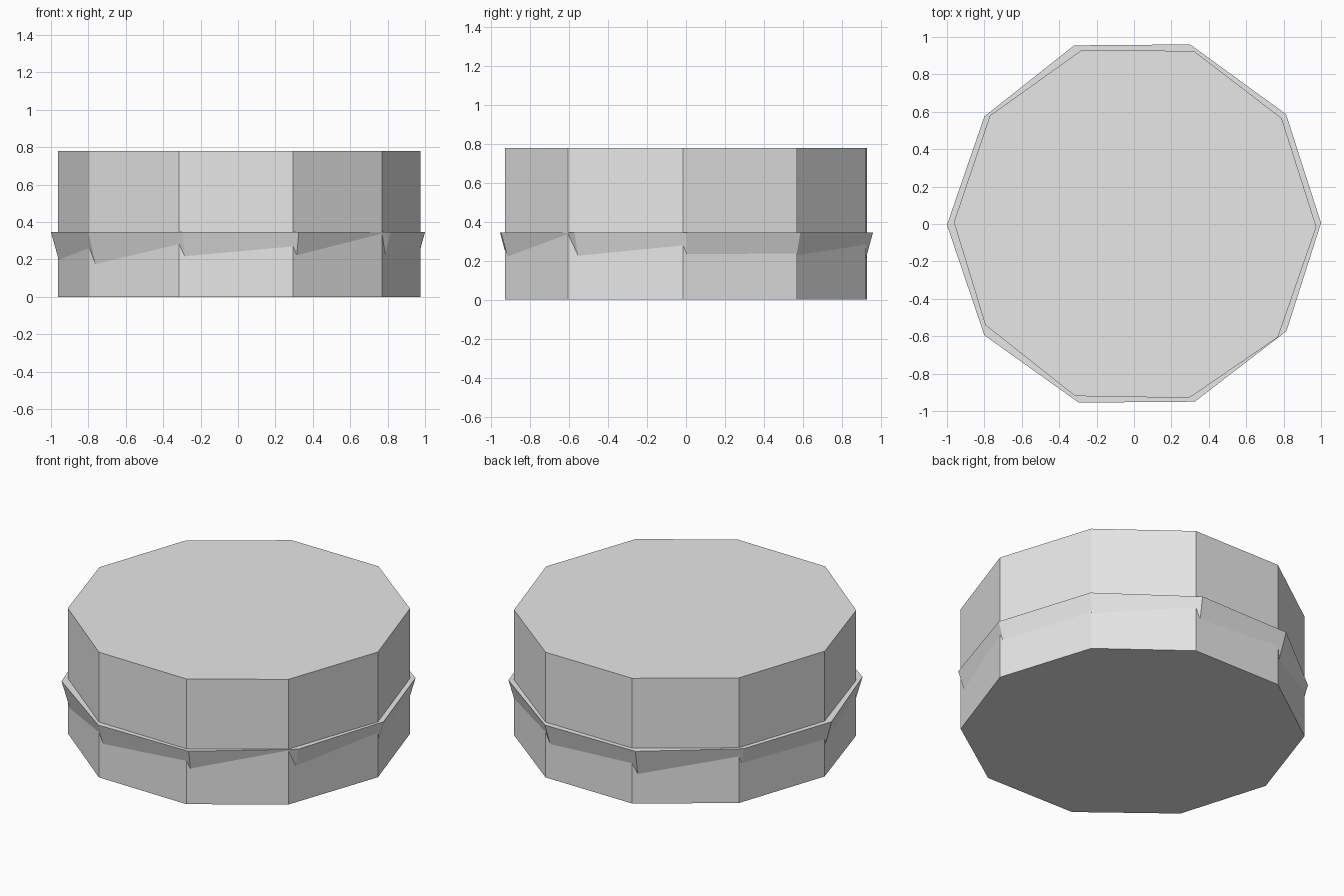
import bpy
import bmesh

cube = bpy.data.objects.get("Cube")
if cube:
    bpy.data.objects.remove(cube, do_unlink=True)

# One plain grey for everything
grey = bpy.data.materials.new("light_grey")
grey.use_nodes = True
colour = (0.8, 0.8, 0.8, 1.0)
grey.diffuse_color = colour
grey.node_tree.nodes["Principled BSDF"].inputs["Base Color"].default_value = colour


def prism(name, outline, z_low, z_high, low_scale=1.0):
    """Closed flat-sided solid; low_scale tapers its lower end."""
    bm = bmesh.new()
    low = [bm.verts.new((x * low_scale, y * low_scale, z_low)) for x, y in outline]
    high = [bm.verts.new((x, y, z_high)) for x, y in outline]
    bm.faces.new(reversed(low))
    bm.faces.new(high)
    n = len(outline)
    for i in range(n):
        j = (i + 1) % n
        bm.faces.new((low[i], low[j], high[j], high[i]))
    bmesh.ops.recalc_face_normals(bm, faces=bm.faces[:])
    mesh = bpy.data.meshes.new(name)
    bm.to_mesh(mesh)
    bm.free()
    mesh.materials.append(grey)
    obj = bpy.data.objects.new(name, mesh)
    bpy.context.collection.objects.link(obj)
    return obj


# Slightly uneven ten-sided drum
drum_outline = [(0.975, -0.015), (0.79, 0.565), (0.32, 0.925), (-0.28, 0.93),
                (-0.77, 0.58), (-0.963, 0.01), (-0.795, -0.54), (-0.315, -0.92),
                (0.295, -0.93), (0.77, -0.605)]
prism("drum", drum_outline, 0.0, 0.78)

# Tapered collar, turned a little so its corners poke out as spikes
collar_outline = [(1.0, 0.005), (0.813, 0.587), (0.3, 0.96), (-0.32, 0.955),
                  (-0.8, 0.575), (-1.0, -0.005), (-0.8, -0.595), (-0.295, -0.955),
                  (0.325, -0.95), (0.815, -0.573)]
prism("collar", collar_outline, 0.05, 0.345, 0.917)
